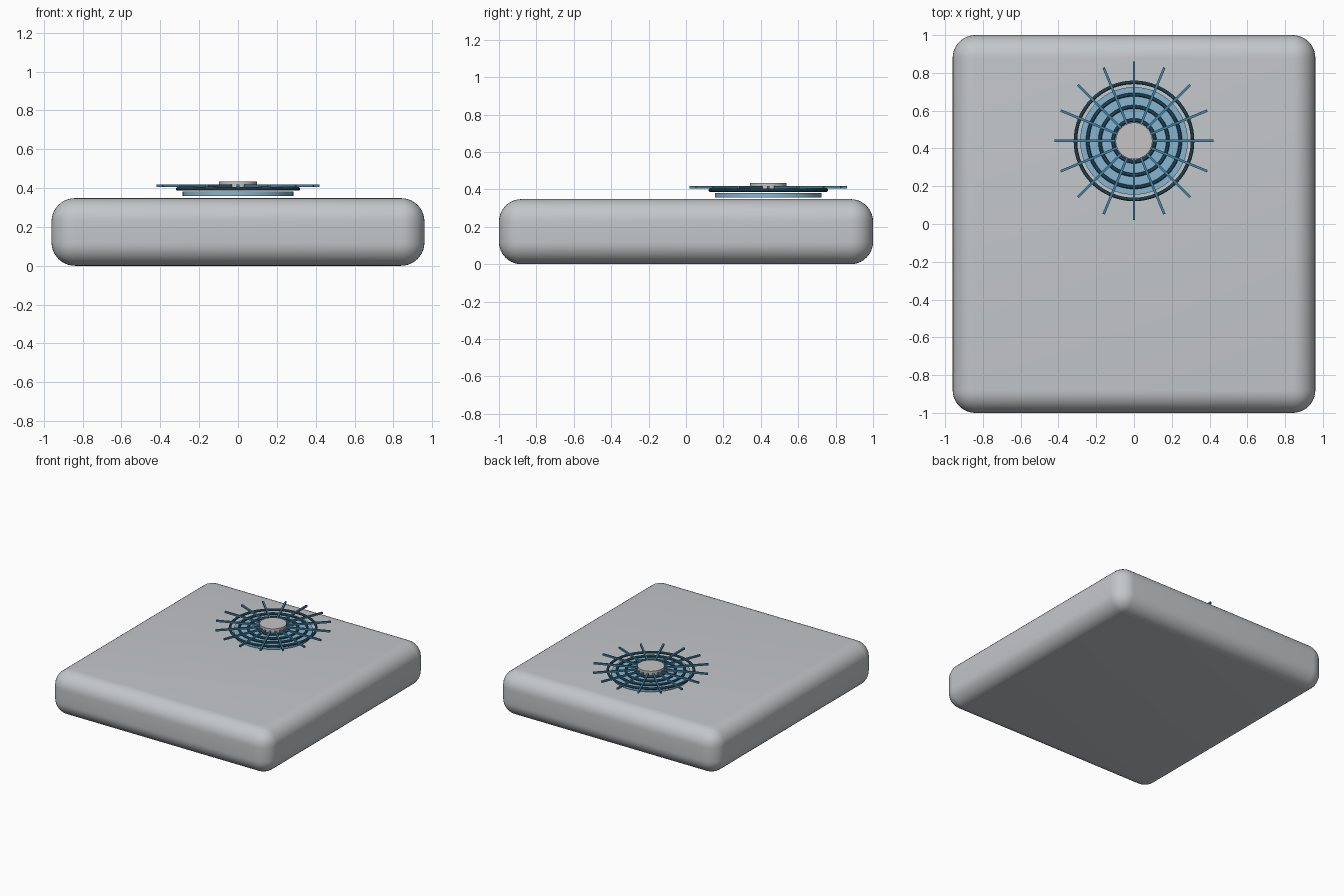
import bpy
import math

cube = bpy.data.objects.get("Cube")
if cube:
    bpy.data.objects.remove(cube, do_unlink=True)

CENTRE_Y = 0.44


def material(name, rgb):
    mat = bpy.data.materials.new(name)
    mat.use_nodes = True
    mat.diffuse_color = (*rgb, 1)
    mat.node_tree.nodes["Principled BSDF"].inputs["Base Color"].default_value = (*rgb, 1)
    return mat


grey = material("light grey", (0.55, 0.57, 0.59))
hub_grey = material("warm grey", (0.56, 0.54, 0.54))
pale_blue = material("pale blue", (0.24, 0.46, 0.64))
mid_blue = material("mid blue", (0.06, 0.24, 0.38))
dark_blue = material("dark blue", (0.035, 0.13, 0.20))


def finish(name, mat, smooth=True):
    obj = bpy.context.object
    obj.name = name
    obj.data.materials.append(mat)
    if smooth:
        bpy.ops.object.shade_smooth_by_angle(angle=math.radians(35))
    return obj


def disc(name, radius, bottom, top, mat):
    bpy.ops.mesh.primitive_cylinder_add(
        vertices=64, radius=radius, depth=top - bottom,
        location=(0, CENTRE_Y, (top + bottom) / 2))
    return finish(name, mat)


# Rounded slab
bpy.ops.mesh.primitive_cube_add(size=1, location=(0, 0, 0.174))
slab = bpy.context.object
slab.scale = (1.92, 2, 0.348)
bpy.ops.object.transform_apply(location=False, rotation=False, scale=True)
bevel = slab.modifiers.new("rounded edges", "BEVEL")
bevel.width = 0.12
bevel.segments = 10
bpy.ops.object.modifier_apply(modifier=bevel.name)
finish("slab", grey)

# Floating plate and raised hub
disc("round_plate", 0.285, 0.358, 0.382, pale_blue)
disc("hub", 0.097, 0.395, 0.434, hub_grey)

# Concentric rings
for i, radius in enumerate((0.11, 0.18, 0.245, 0.31)):
    bpy.ops.mesh.primitive_torus_add(
        major_radius=radius, minor_radius=0.0095, major_segments=64,
        minor_segments=10, location=(0, CENTRE_Y, 0.396))
    finish(f"ring_{i + 1}", dark_blue)

# Spokes crossing the centre
for i in range(8):
    bpy.ops.mesh.primitive_cube_add(
        size=1, location=(0, CENTRE_Y, 0.411), rotation=(0, 0, i * math.pi / 8))
    bpy.context.object.scale = (0.84, 0.013, 0.013)
    finish(f"spoke_pair_{i + 1}", mid_blue, smooth=False)
